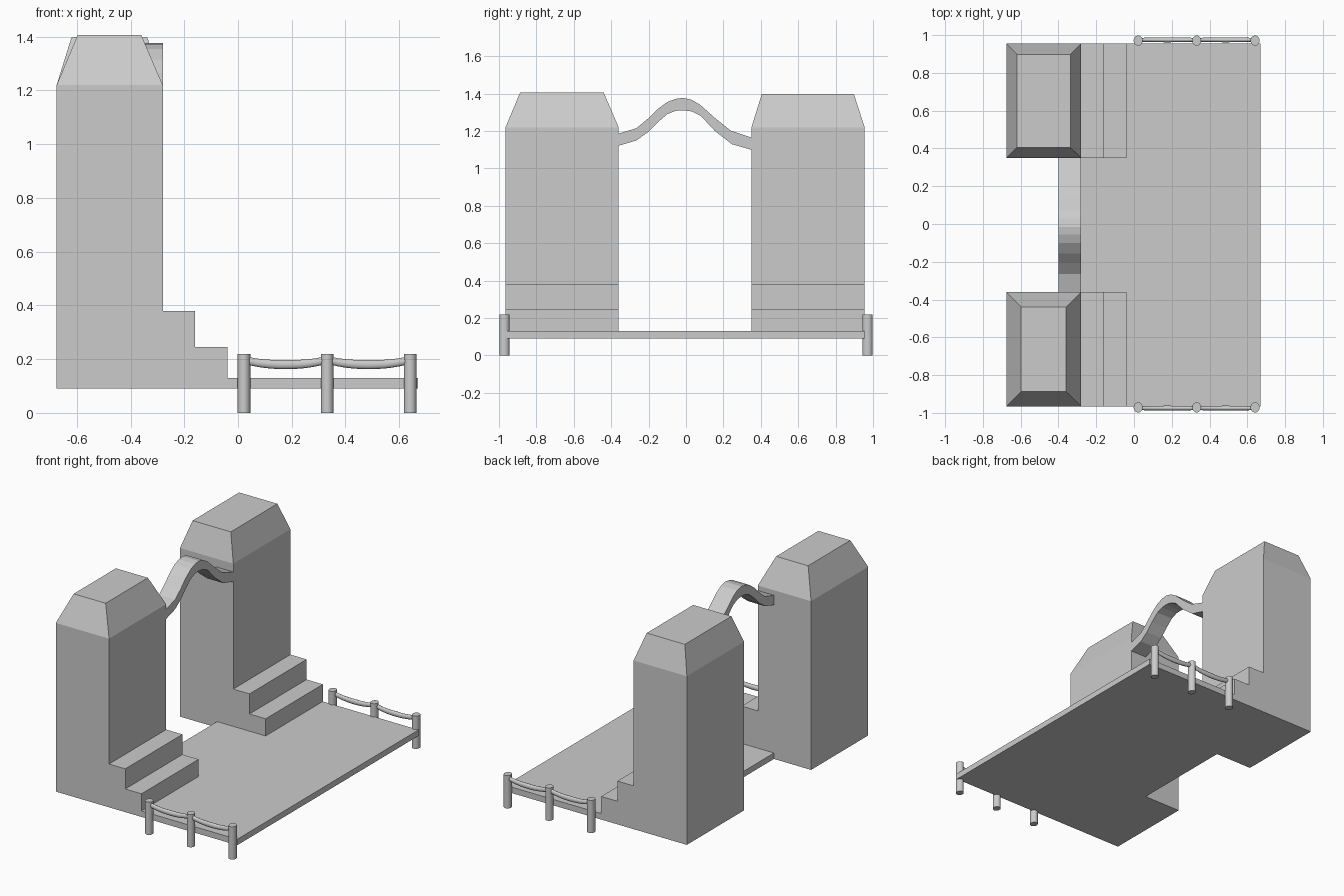
import bpy
import bmesh
from mathutils import Vector

cube = bpy.data.objects.get("Cube")
if cube:
    bpy.data.objects.remove(cube, do_unlink=True)

stone = bpy.data.materials.new("stone_grey")
stone.use_nodes = True
GREY = (0.6, 0.6, 0.6, 1)
stone.diffuse_color = GREY
stone.node_tree.nodes["Principled BSDF"].inputs["Base Color"].default_value = GREY


def finish(name, bm, smooth=False):
    bmesh.ops.recalc_face_normals(bm, faces=bm.faces)
    mesh = bpy.data.meshes.new(name)
    bm.to_mesh(mesh)
    bm.free()
    mesh.materials.append(stone)
    obj = bpy.data.objects.new(name, mesh)
    bpy.context.collection.objects.link(obj)
    if smooth:
        bpy.ops.object.select_all(action="DESELECT")
        obj.select_set(True)
        bpy.context.view_layer.objects.active = obj
        bpy.ops.object.shade_smooth_by_angle()
    return obj


def prism(name, points, depth):
    """Extrude a closed profile along a vector."""
    bm = bmesh.new()
    face = bm.faces.new([bm.verts.new(p) for p in points])
    ext = bmesh.ops.extrude_face_region(bm, geom=[face], use_keep_orig=True)
    verts = [e for e in ext["geom"] if isinstance(e, bmesh.types.BMVert)]
    bmesh.ops.translate(bm, verts=verts, vec=Vector(depth))
    return finish(name, bm)


BASE, DECK, SHOULDER = 0.09, 0.13, 1.22


def rect(x0, x1, y0, y1, z):
    return [(x0, y0, z), (x1, y0, z), (x1, y1, z), (x0, y1, z)]


# Deck
prism("deck", rect(-0.4, 0.67, -0.965, 0.955, BASE), (0, 0, DECK - BASE))


# Tower with tapered cap, built from stacked rectangular rings
def tower(name, y0, y1, top):
    bm = bmesh.new()
    rings = [rect(-0.675, -0.28, y0, y1, BASE),
             rect(-0.675, -0.28, y0, y1, SHOULDER), top]
    rings = [[bm.verts.new(p) for p in ring] for ring in rings]
    for low, high in zip(rings, rings[1:]):
        for i in range(4):
            j = (i + 1) % 4
            bm.faces.new((low[i], low[j], high[j], high[i]))
    bm.faces.new(rings[0])
    bm.faces.new(rings[-1])
    finish(name, bm)


tower("front_tower", -0.965, -0.36, rect(-0.597, -0.36, -0.887, -0.44, 1.406))
tower("back_tower", 0.35, 0.955, rect(-0.62, -0.337, 0.405, 0.898, 1.397))

# Steps in front of each tower
STEPS = [(-0.28, BASE), (-0.04, BASE), (-0.04, 0.245),
         (-0.16, 0.245), (-0.16, 0.38), (-0.28, 0.38)]
for name, y0, y1 in (("front_steps", -0.965, -0.36), ("back_steps", 0.35, 0.955)):
    prism(name, [(x, y0, z) for x, z in STEPS], (0, y1 - y0, 0))

# Curved arch joining the towers
UPPER = [(-0.365, 1.185), (-0.265, 1.215), (-0.205, 1.265), (-0.155, 1.315),
         (-0.1, 1.355), (-0.055, 1.372), (-0.015, 1.377), (0.03, 1.367),
         (0.075, 1.341), (0.15, 1.274), (0.24, 1.202), (0.35, 1.165)]
LOWER = [(0.35, 1.1), (0.245, 1.13), (0.155, 1.2), (0.08, 1.28), (0.03, 1.305),
         (-0.015, 1.311), (-0.055, 1.308), (-0.1, 1.29), (-0.155, 1.243),
         (-0.205, 1.193), (-0.265, 1.15), (-0.365, 1.12)]
prism("arch", [(-0.4, y, z) for y, z in UPPER + LOWER], (0.12, 0, 0))


# Railings: oval posts with sagging ropes
def post(name, x, y):
    bm = bmesh.new()
    bmesh.ops.create_cone(bm, cap_ends=True, segments=24,
                          radius1=0.024, radius2=0.024, depth=0.22)
    bmesh.ops.scale(bm, verts=bm.verts, vec=(1, 1.12, 1))
    bmesh.ops.translate(bm, verts=bm.verts, vec=(x, y, 0.11))
    finish(name, bm, True)


def rope(name, x0, x1, y):
    curve = bpy.data.curves.new(name, "CURVE")
    curve.dimensions = "3D"
    curve.bevel_depth = 0.0175
    curve.bevel_resolution = 4
    curve.use_fill_caps = True
    spline = curve.splines.new("POLY")
    count = 16
    spline.points.add(count)
    for i, p in enumerate(spline.points):
        t = i / count
        p.co = (x0 + (x1 - x0) * t, 0, 0.18 + 0.018 * abs(2 * t - 1) ** 2.5, 1)
        p.radius = 1 - 0.2 * abs(2 * t - 1)
    spline.use_smooth = True
    curve.materials.append(stone)
    obj = bpy.data.objects.new(name, curve)
    obj.location.y = y
    obj.scale.y = 0.75
    bpy.context.collection.objects.link(obj)


POSTS = (0.022, 0.332, 0.641)
for side, s in (("front", -1), ("back", 1)):
    for i, x in enumerate(POSTS):
        post(f"{side}_post_{i + 1}", x, s * 0.971)
    for i in range(2):
        rope(f"{side}_rope_{i + 1}", POSTS[i], POSTS[i + 1], s * 0.975)
